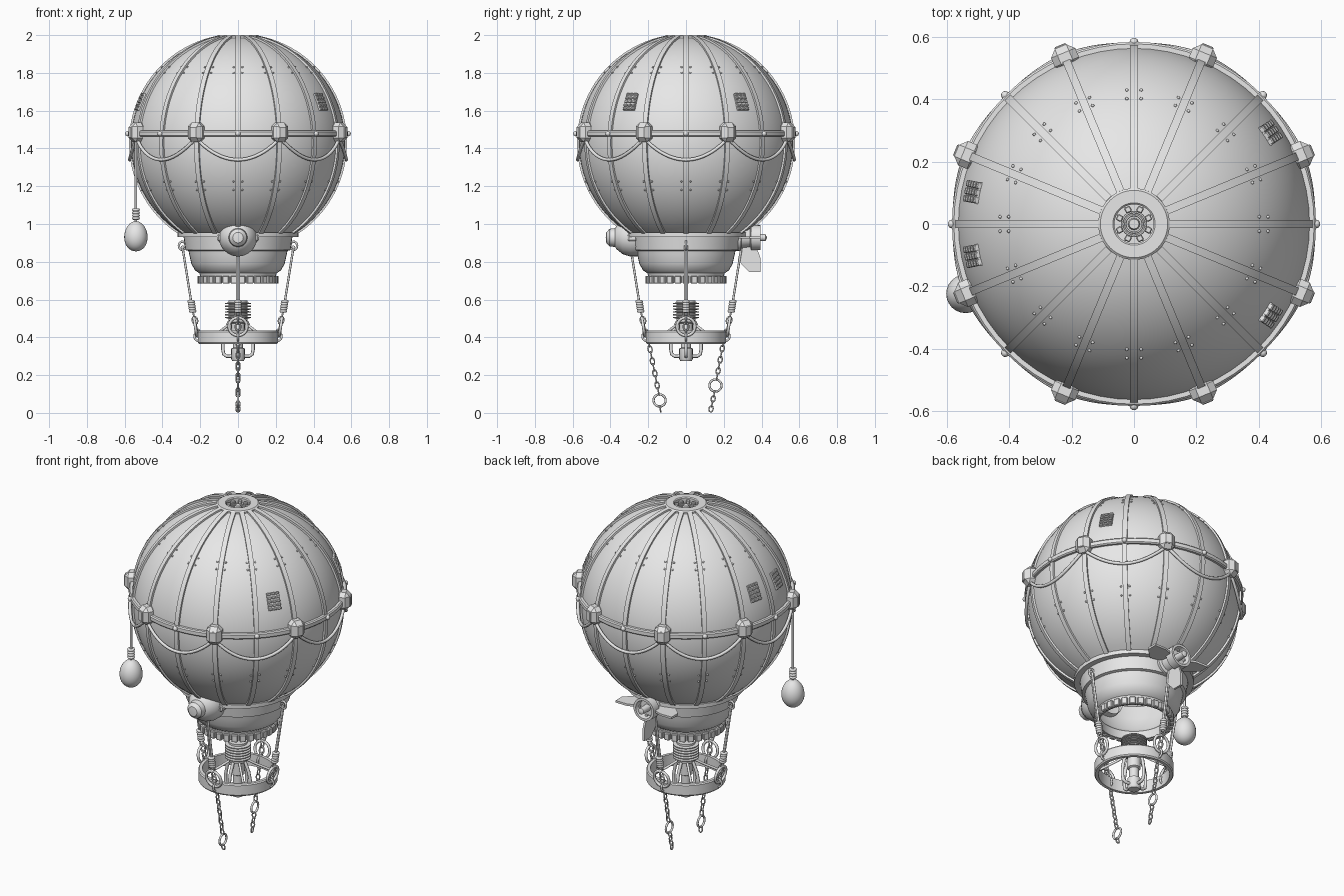
import bpy, bmesh
from math import sin, cos, pi, sqrt, radians
from mathutils import Matrix, Vector

cube = bpy.data.objects.get("Cube")
if cube:
    bpy.data.objects.remove(cube, do_unlink=True)

grey = bpy.data.materials.new("plain_grey")
grey.use_nodes = True
grey.diffuse_color = (0.8, 0.8, 0.8, 1)
grey.node_tree.nodes["Principled BSDF"].inputs["Base Color"].default_value = (0.8, 0.8, 0.8, 1)

R, CZ = 0.567, 1.43          # envelope radius and centre height
STEP = pi / 8                # angle between ribs


def link_object(name, data):
    obj = bpy.data.objects.new(name, data)
    bpy.context.collection.objects.link(obj)
    data.materials.append(grey)
    return obj


def finish(name, bm, angle=35):
    bmesh.ops.recalc_face_normals(bm, faces=bm.faces)
    mesh = bpy.data.meshes.new(name)
    bm.to_mesh(mesh)
    bm.free()
    mesh.shade_smooth()
    mesh.set_sharp_from_angle(angle=radians(angle))
    return link_object(name, mesh)


def lathe(name, profile, seg=48, matrix=Matrix(), closed=False):
    """Turn (radius, height) points around z."""
    bm = bmesh.new()
    vs = [bm.verts.new((r, 0, z)) for r, z in profile]
    pairs = list(zip(vs, vs[1:])) + ([(vs[-1], vs[0])] if closed else [])
    edges = [bm.edges.new(p) for p in pairs]
    bmesh.ops.spin(bm, geom=vs + edges, axis=(0, 0, 1), cent=(0, 0, 0),
                   angle=2 * pi, steps=seg, use_duplicate=False)
    bmesh.ops.remove_doubles(bm, verts=bm.verts, dist=0.0002)
    bm.transform(matrix)
    return finish(name, bm)


def boxes(name, size, matrices, bevel=0):
    bm = bmesh.new()
    for m in matrices:
        bmesh.ops.create_cube(bm, size=1, matrix=m @ Matrix.Diagonal((*size, 1)))
    if bevel:
        bmesh.ops.bevel(bm, geom=bm.edges[:], offset=bevel, segments=1, affect='EDGES')
    return finish(name, bm, 25)


def balls(name, radius, matrices, detail=1):
    bm = bmesh.new()
    for m in matrices:
        bmesh.ops.create_icosphere(bm, subdivisions=detail, radius=radius, matrix=m)
    return finish(name, bm, 60)


def tubes(name, paths, radius, cyclic=False, sides=2):
    curve = bpy.data.curves.new(name, 'CURVE')
    curve.dimensions = '3D'
    curve.bevel_depth = radius
    curve.bevel_resolution = sides
    curve.use_fill_caps = True
    for path in paths:
        s = curve.splines.new('POLY')
        s.points.add(len(path) - 1)
        for point, co in zip(s.points, path):
            point.co = (*co, 1)
        s.use_cyclic_u = cyclic
    return link_object(name, curve)


def polar(a, r, z):
    return Vector((r * cos(a), r * sin(a), z))


def place(a, r, z, tilt=0):
    """Frame with local x pointing outwards at angle a."""
    return (Matrix.Rotation(a, 4, 'Z') @ Matrix.Translation((r, 0, z))
            @ Matrix.Rotation(tilt, 4, 'Y'))


def on_envelope(a, z, lift=0):
    return polar(a, sqrt(R * R - (z - CZ) ** 2) + lift, z)


def oval(centre, u, v, n=16):
    return [centre + u * cos(2 * pi * i / n) + v * sin(2 * pi * i / n) for i in range(n)]


def chain(start, end, count, width):
    """Alternating oval links between two points."""
    start, end = Vector(start), Vector(end)
    d = (end - start) / count
    side = d.cross(Vector((0, 0, 1)))
    side = side.normalized() * width
    other = d.cross(side).normalized() * width
    return [oval(start + d * (i + 0.5), d * 0.62, (side, other)[i % 2], 10) for i in range(count)]


# Envelope
T0, T1 = 0.2, 2.572
arc = [T0 + (T1 - T0) * i / 36 for i in range(37)]
lathe("envelope", [(R * sin(t), CZ + R * cos(t)) for t in arc], 64)

# Ribs: flat straps following the envelope
bm = bmesh.new()
for k in range(16):
    rot = Matrix.Rotation(k * STEP, 4, 'Z')
    rings = []
    for t in arc:
        rings.append([bm.verts.new(rot @ Vector((r * sin(t), w, CZ + r * cos(t))))
                      for r, w in ((R - .01, -.013), (R + .01, -.013), (R + .01, .013), (R - .01, .013))])
    for a, b in zip(rings, rings[1:]):
        for i in range(4):
            bm.faces.new((a[i], a[(i + 1) % 4], b[(i + 1) % 4], b[i]))
    bm.faces.new(rings[0])
    bm.faces.new(rings[-1])
finish("ribs", bm)

# Rivets beside every rib
rivets = []
for k in range(16):
    for z in (1.83, 1.8, 1.225, 1.18):
        for side in (-1, 1):
            p = on_envelope(k * STEP, z)
            p += polar(k * STEP + pi / 2, 0.023 * side, 0)
            rivets.append(Matrix.Translation(p))
balls("rivets", 0.006, rivets)

# Crown ring with toothed vent
lathe("crown_ring", [(.115, 1.975), (.115, 1.994), (.108, 2), (.068, 2), (.063, 1.995), (.063, 1.96)])
lathe("vent_floor", [(0, 1.968), (.066, 1.968)], 32)
boxes("vent_teeth", (.02, .02, .02), [place(k * pi / 4 + STEP, .05, 1.98) for k in range(8)], .003)
lathe("vent_hub", [(0, 1.985), (.016, 1.985), (.02, 1.965)], 16)
tubes("vent_grille", [oval(Vector((0, 0, 1.972)), Vector((r, 0, 0)), Vector((0, r, 0)), 24)
                      for r in (.028, .038)], .003, True)

# Belt with blocks, studs and swags
lathe("belt", [(.555, 1.462), (.578, 1.462), (.584, 1.468), (.584, 1.488), (.578, 1.494), (.555, 1.494)], 64)
odd = [STEP * (2 * k + 1) for k in range(8)]
boxes("belt_blocks", (.075, .084, .104), [place(a, .578, 1.485) for a in odd], .022)
boxes("belt_block_plates", (.01, .04, .06), [place(a, .616, 1.485) for a in odd], .003)
balls("belt_studs", 0.014, [place(2 * k * STEP, .584, 1.478) for k in range(8)], 2)
tubes("swags", [[on_envelope(a + 2 * STEP * i / 20, 1.455 - .46 * (i / 20) * (1 - i / 20), .014)
                 for i in range(21)] for a in odd], .009)

# Louvre patches, three columns of short slats
slats, backs = [], []
for panel in (1.5, 7.5, 8.5, 14.5):
    base = panel * STEP
    for row in range(5):
        for col in (-1, 0, 1):
            z = 1.608 + row * .019
            slats.append(place(base + col * .045, on_envelope(0, z).x + .004, z, -.38))
    backs.append(place(base, on_envelope(0, 1.645).x, 1.645, -.38))
boxes("louvre_slats", (.022, .021, .013), slats, .003)
boxes("louvre_backs", (.012, .07, .095), backs)

# Hanging weight
wx, wy = polar(9 * STEP, .585, 0).xy
at_weight = Matrix.Translation((wx, wy, 0))
lathe("weight", [(.062 * sin(pi * i / 16) * (1 + .06 * cos(pi * i / 16 + pi)), .935 + .08 * cos(pi * i / 16))
                 for i in range(17)], 24, at_weight)
tubes("weight_rope", [[(wx, wy, 1.45), (wx, wy, 1.0)]], .007)
tubes("weight_knot", [oval(Vector((wx, wy, z)), Vector((.013, 0, 0)), Vector((0, .013, 0)), 12)
                      for z in (1.03, 1.045, 1.06, 1.075)], .008, True)

# Skirt, open underneath
lathe("skirt", [(.3, .955), (.32, .955), (.32, .932), (.288, .932), (.278, .862), (.262, .858),
                (.258, .838), (.247, .79), (.228, .755), (.205, .74), (.2, .725), (.2, .69),
                (.185, .69), (.185, .74), (.215, .77), (.24, .85), (.265, .94)], 48, closed=True)
boxes("skirt_teeth", (.022, .034, .042), [place(k * 2 * pi / 30, .204, .705) for k in range(30)], .004)

# Front nose pod, turned along y
along_front = Matrix.Translation((0, 0, .928)) @ Matrix.Rotation(pi / 2, 4, 'X')
lathe("nose_pod", [(0, .425), (.028, .422), (.046, .405), (.05, .375), (.06, .37), (.088, .335),
                   (.1, .295), (.1, .26), (.09, .2)], 24, along_front)
boxes("nose_pod_lugs", (.03, .05, .04), [Matrix.Translation((s * .095, -.285, .928)) for s in (-1, 1)], .008)

# Rear thruster with four tail fins
along_back = Matrix.Translation((0, 0, .928)) @ Matrix.Rotation(-pi / 2, 4, 'X')
lathe("thruster", [(.07, .22), (.07, .29), (.055, .295), (.05, .34), (.066, .345), (.066, .395),
                   (.052, .395), (.045, .36), (.02, .36), (.018, .42), (0, .43)], 24, along_back)
bm = bmesh.new()
for k in range(4):
    outline = ((.04, .29), (.04, .37), (.11, .395), (.183, .395), (.183, .335), (.12, .275))
    face = bm.faces.new([bm.verts.new((r, -.006, y)) for r, y in outline])
    ext = bmesh.ops.extrude_face_region(bm, geom=[face])["geom"]
    new = [v for v in ext if isinstance(v, bmesh.types.BMVert)]
    bmesh.ops.translate(bm, verts=new, vec=(0, .012, 0))
    bmesh.ops.rotate(bm, verts=bm.verts, cent=(0, 0, 0), matrix=Matrix.Rotation(pi / 2, 3, 'Z'))
bm.transform(along_back)
finish("tail_fins", bm)

# Basket ring
lathe("basket_ring", [(.19, .365), (.207, .365), (.212, .372), (.212, .428), (.207, .435), (.19, .435)],
      48, closed=True)

# Four suspension lines
ropes, knots, links, hoops, eyes = [], [], [], [], []
up = Vector((0, 0, 1))
for k in range(4):
    a = k * pi / 2
    out, tan = polar(a, 1, 0), polar(a + pi / 2, 1, 0)
    top, low, foot = polar(a, .295, .885), polar(a, .248, .59), polar(a, .208, .405)
    slope = (top - low).normalized()
    for s in (-1, 1):
        ropes.append([top + tan * .005 * s, low + tan * .005 * s])
    knots += [oval(low - slope * .013 * i, out * .012, tan * .012, 12) for i in range(5)]
    links += chain(low - slope * .05, foot, 4, .014)
    hoops.append(oval(polar(a, .226, .457), slope * .048, tan * .048, 24))
    eyes += [oval(polar(a, .207, .405), out * .024, up * .024), oval(top, out * .018, up * .022)]
tubes("suspension_ropes", ropes, .006)
tubes("rope_knots", knots, .008, True)
tubes("suspension_links", links, .005, True, 1)
tubes("suspension_hoops", hoops, .008, True)
tubes("suspension_eyelets", eyes, .006, True)

# Burner: finned coil, core, bent pipes and stays
coil = [(.03, .47), (.048, .48)]
for i in range(6):
    z = .5 + i * .015
    coil += [(.05, z), (.07, z + .002), (.07, z + .007), (.05, z + .009)]
lathe("burner_coil", coil + [(.05, .595), (0, .595)], 24)
lathe("burner_core", [(0, .275), (.03, .275), (.036, .285), (.036, .34), (.026, .345), (.026, .4),
                      (.036, .405), (.036, .48)], 16)
diag = [pi / 4 + k * pi / 2 for k in range(4)]
pipe = ((.03, .3), (.06, .3), (.076, .312), (.08, .335), (.08, .38), (.07, .43), (.045, .485))
tubes("burner_pipes", [[polar(k * pi / 2, r, z) for r, z in pipe] for k in range(4)], .009)
tubes("burner_stays", [[polar(a, .04, .485), polar(a, .1, .45), polar(a, .197, .4)] for a in diag], .007)

# Two trailing chains with a hoop in each
trail = chain((0, -.2, .385), (0, -.143, .098), 9, .011) + chain((0, -.14, .036), (0, -.134, .008), 1, .011)
trail += chain((0, .2, .385), (0, .162, .178), 7, .011) + chain((0, .152, .114), (0, .13, .008), 4, .011)
tubes("trailing_chains", trail, .004, True, 1)
tubes("chain_hoops", [oval(Vector((0, y, z)), Vector((0, .032, 0)), up * .032, 20)
                      for y, z in ((-.14, .066), (.156, .145))], .006, True)
